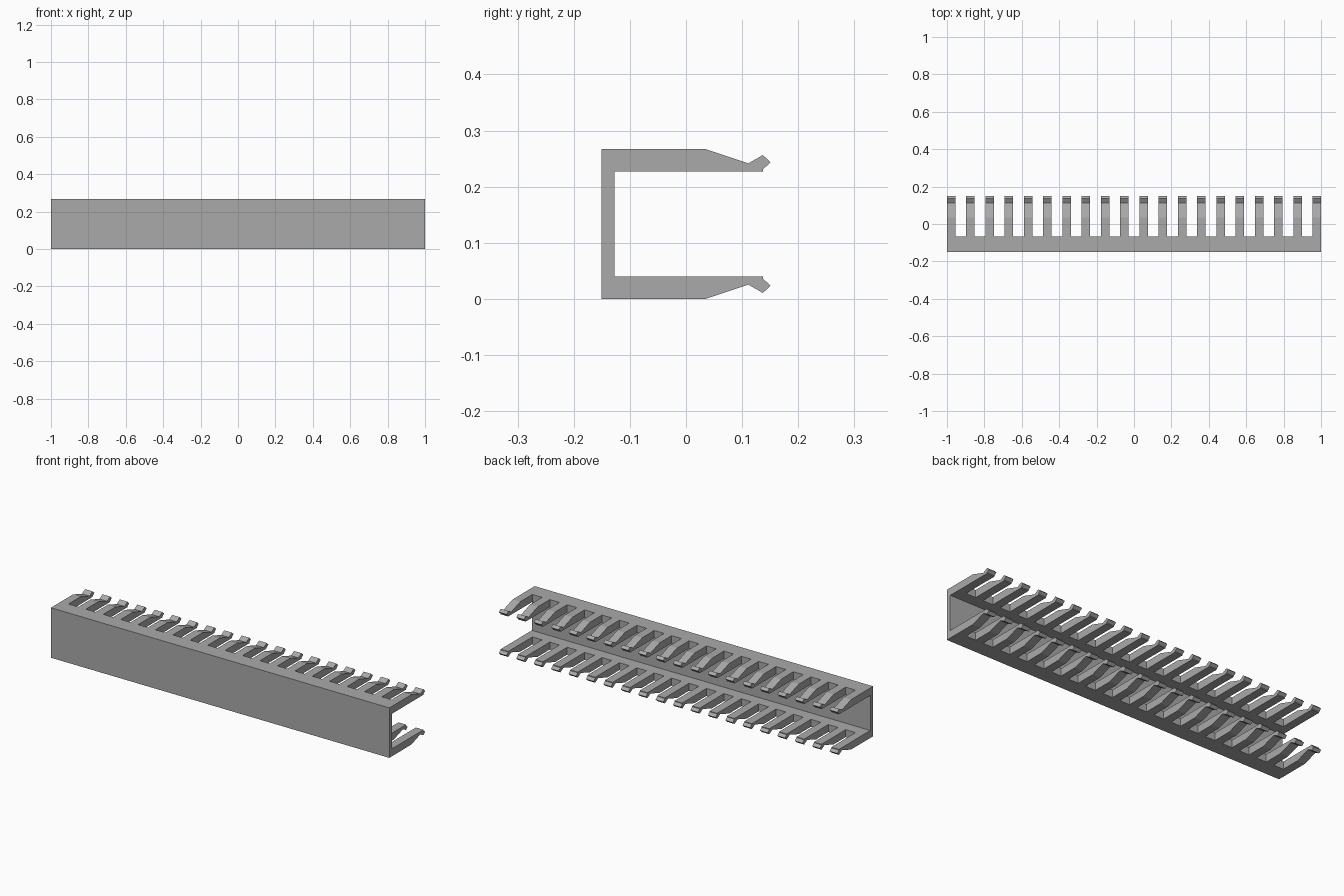
import bpy
import bmesh

if "Cube" in bpy.data.objects:
    bpy.data.objects.remove(bpy.data.objects["Cube"])

LENGTH, HEIGHT = 2.0, 0.267
TEETH, TOOTH_WIDTH = 20, 0.045
SLOT_START, SLOT_END = -0.067, 0.2
PITCH = (LENGTH - TOOTH_WIDTH) / (TEETH - 1)

grey = bpy.data.materials.new("plain grey")
grey.use_nodes = True
colour = (0.4, 0.4, 0.4, 1)
grey.diffuse_color = colour
grey.node_tree.nodes["Principled BSDF"].inputs["Base Color"].default_value = colour


def make_object(name, bm):
    bmesh.ops.recalc_face_normals(bm, faces=bm.faces)
    mesh = bpy.data.meshes.new(name)
    bm.to_mesh(mesh)
    bm.free()
    mesh.materials.append(grey)
    obj = bpy.data.objects.new(name, mesh)
    bpy.context.collection.objects.link(obj)
    return obj


def add_prism(bm, outline, x0, x1):
    """Extrude a (y, z) outline along x."""
    face = bm.faces.new([bm.verts.new((x0, y, z)) for y, z in outline])
    side = bmesh.ops.extrude_face_region(bm, geom=[face])["geom"]
    verts = [v for v in side if isinstance(v, bmesh.types.BMVert)]
    bmesh.ops.translate(bm, verts=verts, vec=(x1 - x0, 0, 0))


# Channel: lower half of the C profile with its hooked lip, mirrored upwards
lower = [(-0.151, 0), (0.035, 0), (0.111, 0.0255), (0.137, 0.0107),
         (0.151, 0.0235), (0.137, 0.036), (0.137, 0.04), (-0.127, 0.04)]
profile = lower + [(y, HEIGHT - z) for y, z in reversed(lower)]
bm = bmesh.new()
add_prism(bm, profile, -LENGTH / 2, LENGTH / 2)
channel = make_object("slotted_channel", bm)

# Slots: one cutter block for each gap between the fingers
bm = bmesh.new()
block = [(SLOT_START, -0.1), (SLOT_END, -0.1),
         (SLOT_END, HEIGHT + 0.1), (SLOT_START, HEIGHT + 0.1)]
for i in range(TEETH - 1):
    left = -LENGTH / 2 + i * PITCH + TOOTH_WIDTH
    add_prism(bm, block, left, left + PITCH - TOOTH_WIDTH)
cutter = make_object("slot_cutter", bm)
cutter.hide_render = True
cutter.hide_set(True)

# Cut the slots, then drop the helper
cut = channel.modifiers.new("slots", "BOOLEAN")
cut.operation = "DIFFERENCE"
cut.solver = "EXACT"
cut.object = cutter
bpy.context.view_layer.objects.active = channel
channel.select_set(True)
bpy.ops.object.modifier_apply(modifier=cut.name)
bpy.data.objects.remove(cutter)
